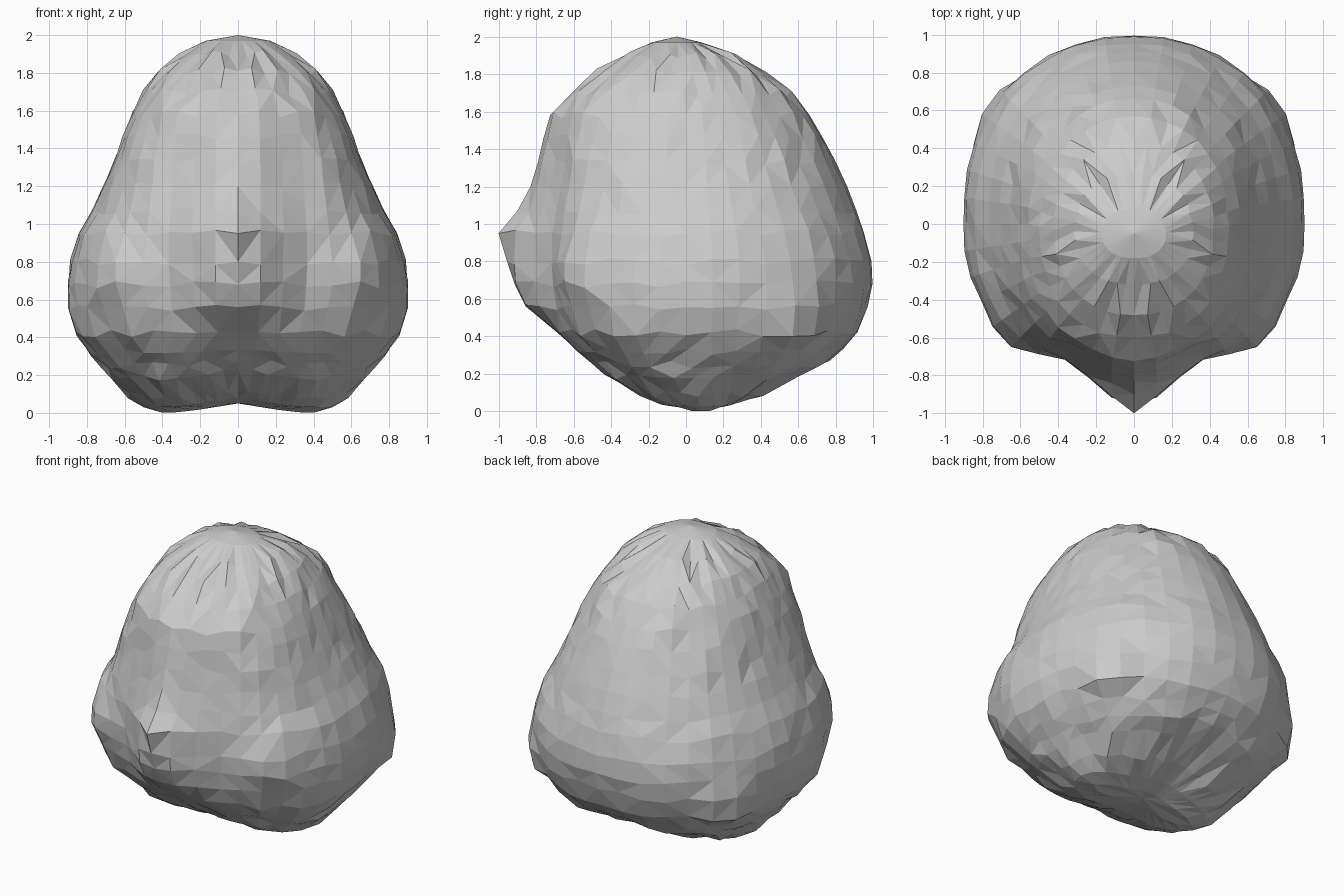
import bpy, bmesh, math, random
from mathutils import Vector

if "Cube" in bpy.data.objects:
    bpy.data.objects.remove(bpy.data.objects["Cube"])

random.seed(4)
SEG = 20   # steps around one half, front to back

# Horizontal sections: height, half width, front y, back y, beak depth
SECTIONS = [
    (0.00, 0.40, 0.00, 0.16, 0), (0.03, 0.50, -0.16, 0.28, 0),
    (0.09, 0.58, -0.28, 0.44, 0), (0.19, 0.67, -0.45, 0.65, 0),
    (0.25, 0.72, -0.52, 0.77, 0), (0.32, 0.79, -0.59, 0.84, 0),
    (0.42, 0.86, -0.68, 0.915, 0.01), (0.56, 0.90, -0.73, 0.97, 0.125),
    (0.68, 0.905, -0.75, 0.995, 0.165), (0.80, 0.89, -0.755, 0.99, 0.20),
    (0.95, 0.845, -0.76, 0.95, 0.24), (1.07, 0.77, -0.76, 0.91, 0.14),
    (1.20, 0.71, -0.755, 0.86, 0.075), (1.33, 0.66, -0.745, 0.80, 0.045),
    (1.46, 0.61, -0.735, 0.73, 0.025), (1.58, 0.56, -0.715, 0.66, 0.01),
    (1.70, 0.50, -0.60, 0.57, 0), (1.81, 0.42, -0.48, 0.43, 0),
    (1.90, 0.31, -0.32, 0.27, 0), (1.97, 0.17, -0.18, 0.08, 0),
]

# Protruding corners: position, push, radius
CORNERS = [(Vector((0.64, -0.60, 0.74)), 0.075, 0.15),
           (Vector((0.74, 0.60, 0.46)), 0.08, 0.16)]


def bell(x, mid, width):
    return math.exp(-((x - mid) / width) ** 2)


def section_point(row, i):
    z, w, yf, yb, beak = row
    cy = 0.08 * max(0, 1 - z / 0.4) - 0.05 * max(0, (z - 1.6) / 0.4)
    a = -math.pi / 2 + math.pi * i / SEG
    c, s = math.cos(a), math.sin(a)
    if i in (0, SEG):
        c = 0.0
    front = s < 0
    depth = (cy - yf) if front else (yb - cy)
    n = 2.35 if front else 2.2
    r = ((c / w) ** n + (abs(s) / depth) ** n) ** (-1 / n)
    p = Vector((c * r, cy + s * r, z))
    x = p.x
    if front:
        # beak: pointed on top, with a broad flat face below
        flat = 0.14 if z < 0.75 else (0.07 if z < 0.9 else 0)
        p.y -= beak * min(1, max(0, 1 - (x - flat) / (0.34 - flat)))
        # hollows either side of the central ridge
        p.y += 0.04 * bell(x, 0.28, 0.11) * bell(z, 1.35, 0.3)
    else:
        p.y -= 0.02 * bell(x, 0.38, 0.1) * bell(z, 1.3, 0.4)
    # corner bumps
    for pos, push, rad in CORNERS:
        p += Vector((c, s, 0)) * push * bell((p - pos).length, 0, rad)
    # groove between the two lower lobes
    p.z += 0.05 * bell(x, 0, 0.2) * max(0, 1 - z / 0.45)
    # slight irregularity
    if c > 0 and 0.05 < z < 1.95:
        p += Vector((c, s, 0)) * random.uniform(-0.007, 0.005)
        p.z += random.uniform(-0.02, 0.02)
    return p


# Half of the body, lofted through the sections
bm = bmesh.new()
rings = [[bm.verts.new(section_point(row, i)) for i in range(SEG + 1)]
         for row in SECTIONS]
for lo, hi in zip(rings, rings[1:]):
    for i in range(SEG):
        a, b, c, d = lo[i], lo[i + 1], hi[i + 1], hi[i]
        if (a.co - c.co).length < (b.co - d.co).length:
            bm.faces.new((a, b, c))
            bm.faces.new((a, c, d))
        else:
            bm.faces.new((a, b, d))
            bm.faces.new((b, c, d))

# Close the bottom and the crown
bottom = bm.verts.new((0, 0.08, 0.05))
crown = bm.verts.new((0, -0.05, 2.0))
for i in range(SEG):
    bm.faces.new((bottom, rings[0][i + 1], rings[0][i]))
    bm.faces.new((crown, rings[-1][i], rings[-1][i + 1]))

# Mirror the half
half = bm.verts[:] + bm.edges[:] + bm.faces[:]
copy = bmesh.ops.duplicate(bm, geom=half)["geom"]
for v in copy:
    if isinstance(v, bmesh.types.BMVert):
        v.co.x = -v.co.x
bmesh.ops.remove_doubles(bm, verts=bm.verts[:], dist=0.0005)
bmesh.ops.recalc_face_normals(bm, faces=bm.faces[:])

mesh = bpy.data.meshes.new("faceted_body")
bm.to_mesh(mesh)
bm.free()
body = bpy.data.objects.new("faceted_body", mesh)
bpy.context.collection.objects.link(body)
